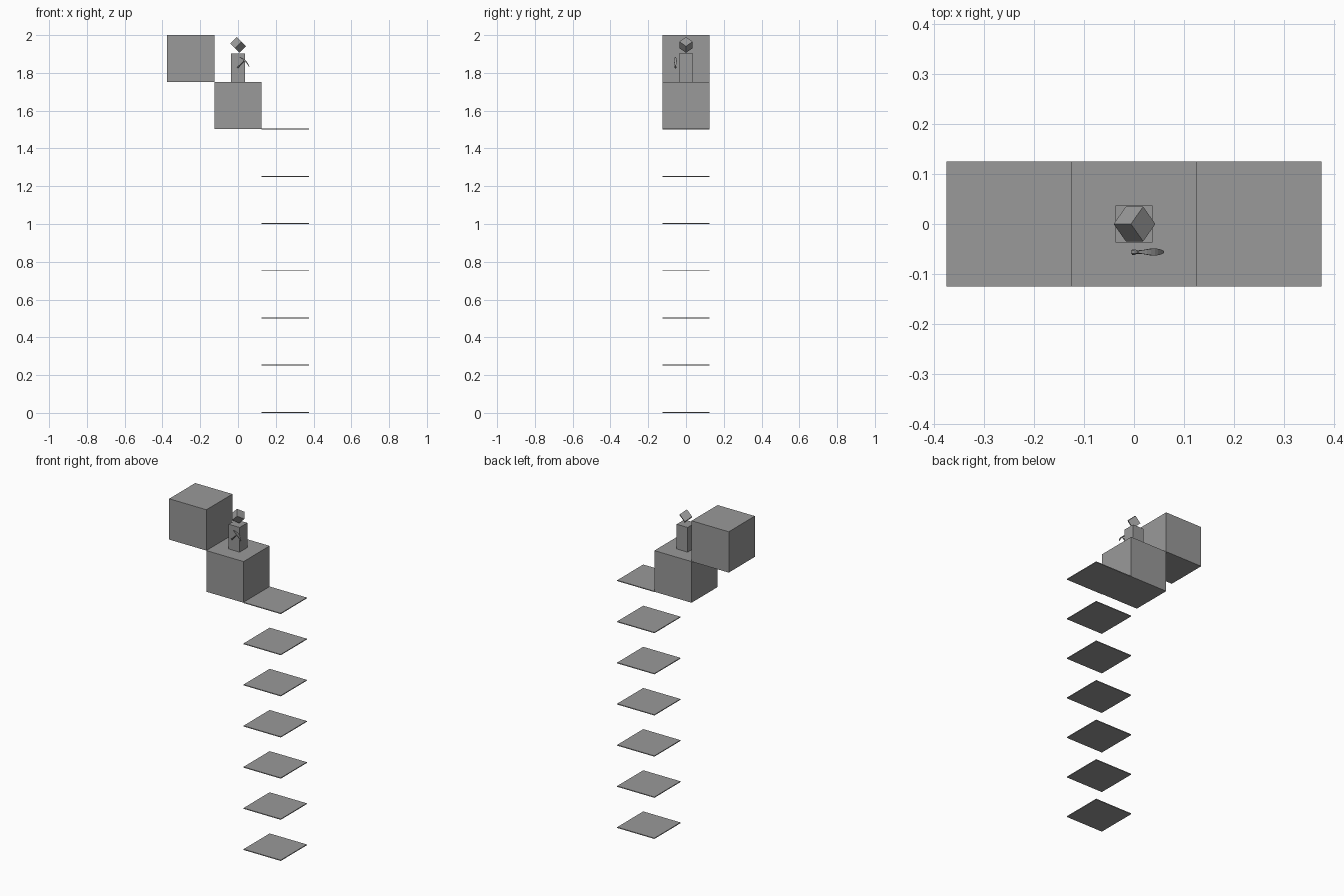
import bpy, bmesh, math
from mathutils import Vector, Euler

if "Cube" in bpy.data.objects:
    bpy.data.objects.remove(bpy.data.objects["Cube"])

grey = bpy.data.materials.new("mid grey")
grey.diffuse_color = (0.32, 0.32, 0.32, 1)
grey.use_nodes = True
grey.node_tree.nodes["Principled BSDF"].inputs["Base Color"].default_value = grey.diffuse_color


def finish(name, bm):
    bmesh.ops.recalc_face_normals(bm, faces=bm.faces)
    mesh = bpy.data.meshes.new(name)
    bm.to_mesh(mesh)
    bm.free()
    mesh.materials.append(grey)
    obj = bpy.data.objects.new(name, mesh)
    bpy.context.collection.objects.link(obj)
    return obj


def box(name, centre, size, rotation=(0, 0, 0)):
    bm = bmesh.new()
    bmesh.ops.create_cube(bm, size=1)
    bmesh.ops.scale(bm, vec=size, verts=bm.verts)
    obj = finish(name, bm)
    obj.location = centre
    obj.rotation_euler = rotation
    return obj


def sweep(name, sections, sides):
    """Loft elliptical rings: (centre, side axis, half width in y, half thickness)."""
    bm = bmesh.new()
    rings = []
    for centre, axis, wide, thick in sections:
        ring = []
        for i in range(sides):
            a = math.tau * (i + 0.5) / sides
            ring.append(bm.verts.new(
                centre + axis * thick * math.cos(a) + Vector((0, wide * math.sin(a), 0))))
        rings.append(ring)
    for r, s in zip(rings, rings[1:]):
        for i in range(sides):
            j = (i + 1) % sides
            bm.faces.new((r[i], r[j], s[j], s[i]))
    bm.faces.new(rings[0])
    bm.faces.new(rings[-1])
    return finish(name, bm)


# Stack of thin floating slabs
for k in range(7):
    box(f"slab_{k + 1}", (0.25, 0, 0.25 * k + 0.0025), (0.25, 0.25, 0.005))

# Two stepped blocks
box("lower_block", (0, 0, 1.627), (0.25, 0.25, 0.25))
box("upper_block", (-0.25, 0, 1.876), (0.25, 0.25, 0.248))

# Figure: upright body with a tilted cube head
box("body", (0, 0, 1.827), (0.074, 0.074, 0.15))
box("head", (0.001, 0, 1.948), (0.049,) * 3, (0, math.radians(45), math.radians(0)))
head = bpy.data.objects["head"]
head.rotation_euler = (Euler((0, math.radians(45), 0)).to_matrix()
                       @ Euler((0, 0, math.radians(45))).to_matrix()).to_euler()

# Pickaxe held at the front: slanted handle and curved tapering head
along = Vector((1, 0, 1)).normalized()
across = Vector((1, 0, -1)).normalized()
butt = Vector((-0.003, -0.056, 1.827))
sweep("pickaxe_handle",
      [(butt + along * d, across, w, w * 0.8)
       for d, w in ((0, 0.006), (0.007, 0.0055), (0.014, 0.0035), (0.058, 0.004))], 6)

centre = Vector((0.039, -0.056, 1.863))
sections = []
for i in range(9):
    t = i / 4 - 1
    taper = 1 - 0.75 * abs(t) ** 1.5
    normal = (along + across * 0.43 * t).normalized()
    sections.append((centre + across * 0.037 * t - along * 0.008 * t * t,
                     normal, 0.010 * taper, 0.005 * taper))
sweep("pickaxe_head", sections, 4)
